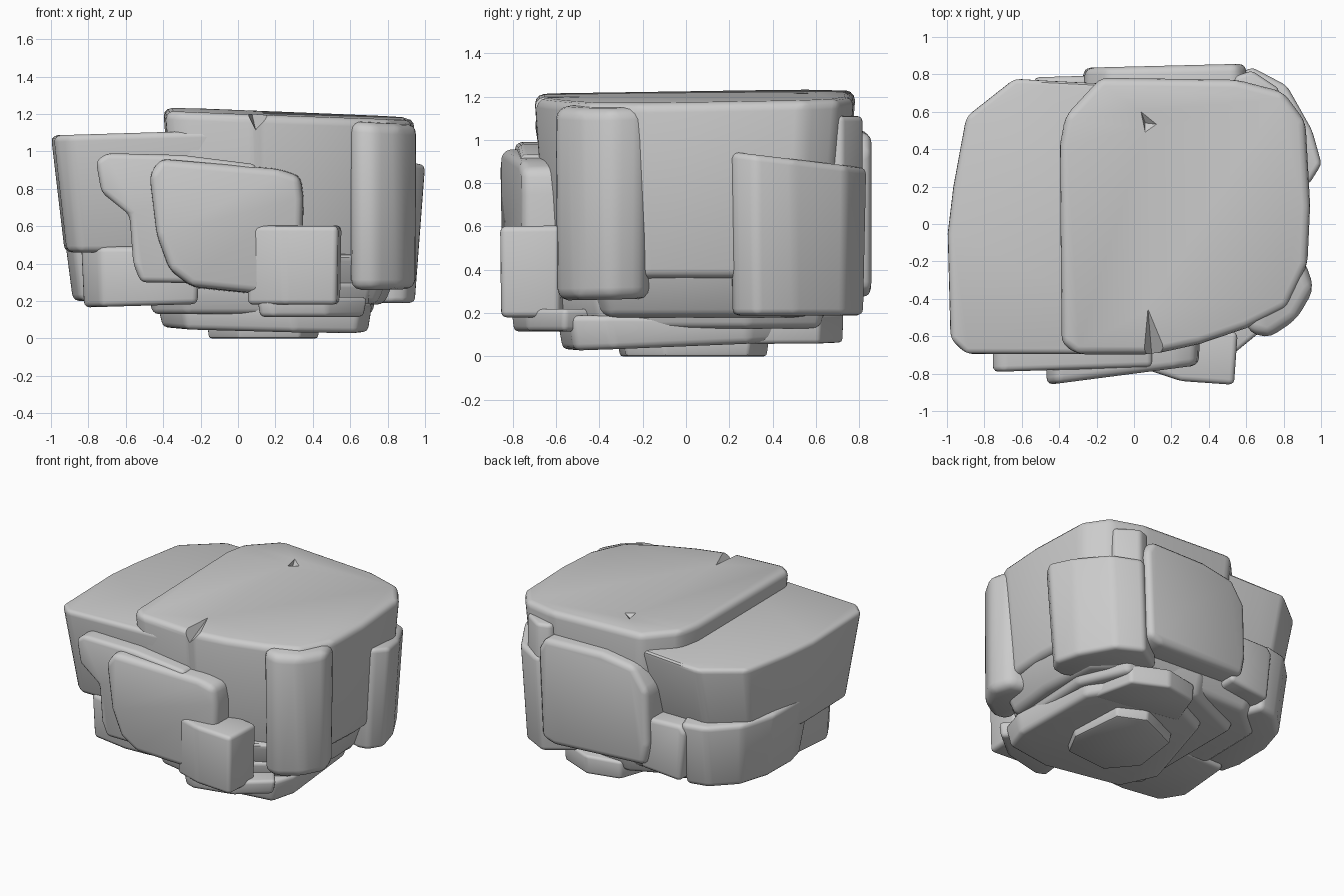
import bpy, bmesh, math


def plane(w, u, v):
    """Constant height, or a tilted plane (c, du, dv)."""
    return w if isinstance(w, (int, float)) else w[0] + w[1] * u + w[2] * v


def chunk(name, axis, outline, lo, hi, s_lo=1.0, s_hi=1.0, bevel=0.04, seg=3, shift=(0, 0)):
    """Worn stone block: outline extruded along an axis, ends scaled, edges rounded."""
    n = len(outline)
    cu = sum(p[0] for p in outline) / n
    cv = sum(p[1] for p in outline) / n
    put = {'z': lambda u, v, w: (u, v, w),
           'y': lambda u, v, w: (u, w, v)}[axis]
    bm = bmesh.new()
    rings = []
    for w, s, off in ((lo, s_lo, shift), (hi, s_hi, (0, 0))):
        ring = []
        for u, v in outline:
            a = cu + (u - cu) * s + off[0]
            b = cv + (v - cv) * s + off[1]
            ring.append(bm.verts.new(put(a, b, plane(w, a, b))))
        rings.append(ring)
    bm.faces.new(rings[0])
    bm.faces.new(rings[1])
    for i in range(n):
        j = (i + 1) % n
        bm.faces.new((rings[0][i], rings[0][j], rings[1][j], rings[1][i]))
    bmesh.ops.recalc_face_normals(bm, faces=bm.faces)
    edges = [e for e in bm.edges if e.calc_face_angle(0) > math.radians(12)]
    bmesh.ops.bevel(bm, geom=edges, offset=bevel, segments=seg, profile=0.5,
                    affect='EDGES', clamp_overlap=True)
    me = bpy.data.meshes.new(name)
    bm.to_mesh(me)
    bm.free()
    ob = bpy.data.objects.new(name, me)
    bpy.context.collection.objects.link(ob)
    bpy.ops.object.select_all(action='DESELECT')
    ob.select_set(True)
    bpy.context.view_layer.objects.active = ob
    bpy.ops.object.shade_smooth_by_angle(angle=math.radians(35))
    return ob


def notch(target, name, pts):
    """Cut a wedge-shaped chip (convex hull of pts) out of a block."""
    bm = bmesh.new()
    for p in pts:
        bm.verts.new(p)
    bmesh.ops.convex_hull(bm, input=bm.verts)
    bmesh.ops.recalc_face_normals(bm, faces=bm.faces)
    me = bpy.data.meshes.new(name)
    bm.to_mesh(me)
    bm.free()
    cutter = bpy.data.objects.new(name, me)
    bpy.context.collection.objects.link(cutter)
    mod = target.modifiers.new(name, 'BOOLEAN')
    mod.operation = 'DIFFERENCE'
    mod.object = cutter
    mod.solver = 'EXACT'
    bpy.context.view_layer.objects.active = target
    bpy.ops.object.modifier_apply(modifier=name)
    bpy.data.objects.remove(cutter, do_unlink=True)


# tall upper block, top sloping down to the right
top = chunk("upper_block", 'z',
            [(-0.39, -0.64), (-0.31, -0.70), (0.1, -0.70), (0.35, -0.645), (0.60, -0.56),
             (0.82, -0.45), (0.93, -0.22), (0.945, 0.1), (0.92, 0.55), (0.80, 0.71),
             (0.55, 0.775), (-0.18, 0.785), (-0.37, 0.58), (-0.40, 0.42)],
            0.36, (1.21, -0.04, 0.015), s_lo=0.91, bevel=0.045)
# chips in the top rim
notch(top, "front_chip", [(0.07, -0.40, 1.22), (0.03, -0.76, 1.23), (0.24, -0.76, 1.23),
                          (0.10, -0.76, 1.09)])
notch(top, "back_chip", [(0.06, 0.47, 1.23), (0.03, 0.62, 1.23), (0.15, 0.53, 1.23),
                         (0.06, 0.54, 1.18)])

# front right rounded column, blending into the top
chunk("corner_column", 'z',
      [(0.60, -0.575), (0.72, -0.61), (0.87, -0.51), (0.965, -0.345), (0.91, -0.19),
       (0.6, -0.1)], (0.27, 0, 0.02), (1.22, -0.07, 0.03), s_lo=0.97, bevel=0.055)

# lower left shoulder
chunk("left_shoulder", 'z',
      [(-0.985, -0.62), (-0.90, -0.70), (-0.2, -0.70), (0.2, -0.65), (0.2, 0.74),
       (-0.48, 0.775), (-0.64, 0.785), (-0.90, 0.58), (-0.97, 0.2), (-1.0, -0.05)],
      0.46, (1.115, 0.03, 0), s_lo=0.83, bevel=0.035, shift=(0, -0.03))

# inner core joining the blocks
chunk("core", 'z',
      [(-0.80, -0.55), (-0.6, -0.64), (0.5, -0.60), (0.84, -0.42), (0.89, 0.0),
       (0.86, 0.5), (0.6, 0.75), (-0.5, 0.74), (-0.78, 0.5)],
      0.18, 0.45, s_lo=0.86, bevel=0.04)

# front slabs
chunk("front_back_slab", 'y',
      [(-0.76, 0.95), (-0.70, 0.99), (-0.3, 0.98), (0.1, 0.93), (0.1, 0.29), (-0.52, 0.30),
       (-0.56, 0.40), (-0.58, 0.66), (-0.73, 0.78)],
      -0.5, (-0.768, 0.03, 0), bevel=0.03)
chunk("front_slab", 'y',
      [(-0.48, 0.88), (-0.42, 0.965), (0.22, 0.91), (0.34, 0.87), (0.355, 0.75),
       (0.34, 0.21), (-0.25, 0.27), (-0.37, 0.36), (-0.44, 0.55)],
      -0.5, (-0.80, 0.13, 0), s_hi=0.98, bevel=0.04)
# protruding front block and the ledge under it
chunk("front_block", 'z',
      [(0.04, -0.77), (0.25, -0.84), (0.535, -0.86), (0.555, -0.58), (0.1, -0.5)],
      0.18, (0.61, 0, 0.01), s_lo=0.97, bevel=0.028)
chunk("front_ledge", 'z',
      [(0.10, -0.78), (0.18, -0.81), (0.48, -0.74), (0.70, -0.56), (0.5, -0.3), (0.15, -0.4)],
      0.115, 0.22, s_lo=0.94, bevel=0.025)

# lower left front and side blocks
chunk("lower_left_front", 'z',
      [(-0.84, -0.45), (-0.74, -0.62), (-0.45, -0.68), (-0.2, -0.68), (-0.2, 0), (-0.8, 0)],
      (0.19, 0.03, 0), 0.49, s_lo=0.95, bevel=0.03)
chunk("left_side_block", 'z',
      [(-0.90, -0.18), (-0.945, 0.0), (-0.94, 0.3), (-0.86, 0.56), (-0.68, 0.74),
       (-0.50, 0.78), (-0.4, 0.5), (-0.5, -0.15)],
      0.20, (0.68, 0, -0.02), s_lo=0.86, bevel=0.035, shift=(0.03, 0))

# back plates
chunk("back_plate", 'y',
      [(-0.27, 0.85), (-0.16, 1.01), (0.1, 1.05), (0.56, 1.04), (0.61, 0.95), (0.58, 0.30),
       (0.48, 0.265), (-0.25, 0.30), (-0.28, 0.45)],
      0.5, (0.842, 0.025, 0), s_hi=0.98, bevel=0.04)
chunk("back_left_block", 'y',
      [(-0.54, 0.60), (-0.50, 0.65), (-0.20, 0.64), (-0.18, 0.27), (-0.50, 0.24)],
      0.4, (0.80, 0.03, 0), bevel=0.03)

# back right wrap-around slab
chunk("right_slab", 'z',
      [(0.86, 0.20), (0.94, 0.215), (1.005, 0.32), (0.955, 0.50), (0.82, 0.74), (0.63, 0.84),
       (0.42, 0.7), (0.6, 0.3)],
      0.19, (0.97, 0, -0.12), s_lo=0.96, bevel=0.03, shift=(-0.045, 0))
chunk("back_right_corner", 'z',
      [(0.54, 0.79), (0.63, 0.82), (0.78, 0.72), (0.7, 0.5), (0.5, 0.5)],
      0.5, 1.11, bevel=0.025)

# stepped underside
chunk("upper_base_step", 'z',
      [(-0.50, -0.50), (-0.3, -0.60), (0.45, -0.60), (0.72, -0.42), (0.76, 0.3),
       (0.60, 0.66), (0.0, 0.70), (-0.5, 0.48)],
      0.13, 0.3, s_lo=0.93, bevel=0.03)
chunk("lower_base_step", 'z',
      [(-0.44, -0.25), (-0.30, -0.5), (0.3, -0.60), (0.66, -0.54), (0.72, -0.35), (0.68, 0.3),
       (0.45, 0.62), (0.2, 0.64), (-0.25, 0.42)],
      (0.06, -0.02, 0.04), 0.19, s_lo=0.95, bevel=0.03)
chunk("back_base_pad", 'z',
      [(-0.05, 0.4), (0.05, 0.68), (0.30, 0.73), (0.55, 0.62), (0.62, 0.3)],
      (0.07, -0.02, 0), 0.2, s_lo=0.97, bevel=0.02)
chunk("foot", 'z',
      [(-0.17, -0.12), (0.0, -0.32), (0.34, -0.29), (0.44, -0.1), (0.40, 0.30), (0.2, 0.39),
       (-0.12, 0.25)],
      0.0, 0.11, s_lo=0.96, bevel=0.015, seg=2)
